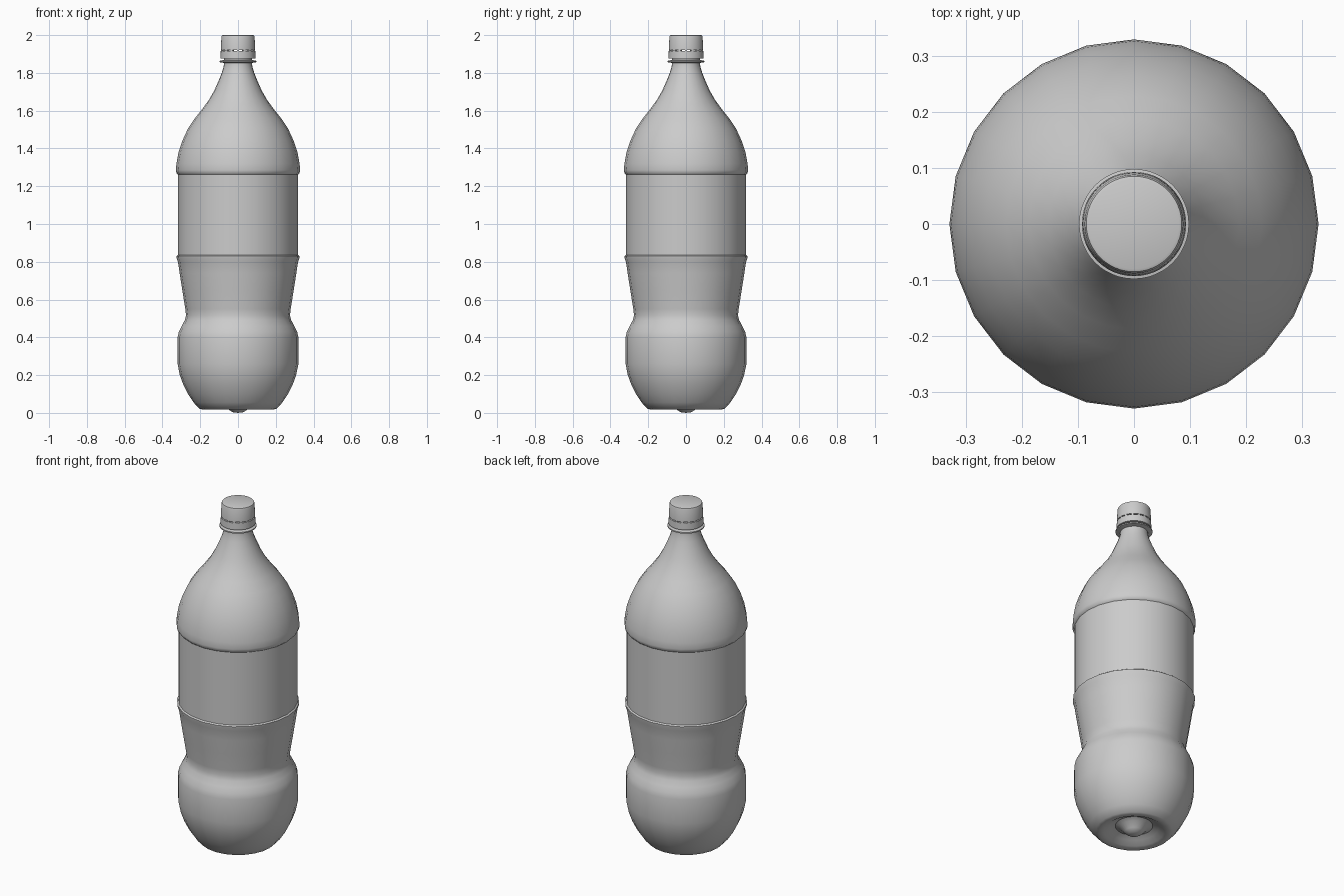
import bpy
import bmesh
from math import cos, sin, pi, radians

cube = bpy.data.objects.get("Cube")
if cube:
    bpy.data.objects.remove(cube, do_unlink=True)

grey = bpy.data.materials.new("plain_grey")
grey.use_nodes = True
colour = (0.6, 0.6, 0.6, 1)
grey.diffuse_color = colour
grey.node_tree.nodes["Principled BSDF"].inputs["Base Color"].default_value = colour


def finish(name, bm, angle=40):
    bmesh.ops.recalc_face_normals(bm, faces=bm.faces)
    mesh = bpy.data.meshes.new(name)
    bm.to_mesh(mesh)
    bm.free()
    obj = bpy.data.objects.new(name, mesh)
    bpy.context.collection.objects.link(obj)
    mesh.materials.append(grey)
    bpy.ops.object.select_all(action='DESELECT')
    obj.select_set(True)
    bpy.context.view_layer.objects.active = obj
    bpy.ops.object.shade_smooth_by_angle(angle=radians(angle))
    return obj


def lathe(name, profile, sides, closed=False, angle=40):
    """Turn a (radius, height) profile around the z axis."""
    bm = bmesh.new()
    rings = []
    for r, z in profile:
        n = sides if r > 0 else 1
        rings.append([bm.verts.new((r * cos(2 * pi * i / sides), r * sin(2 * pi * i / sides), z))
                      for i in range(n)])
    pairs = list(zip(rings, rings[1:]))
    if closed:
        pairs.append((rings[-1], rings[0]))
    for a, b in pairs:
        for i in range(sides):
            j = (i + 1) % sides
            quad = [a[i % len(a)], a[j % len(a)], b[j % len(b)], b[i % len(b)]]
            bm.faces.new(list(dict.fromkeys(quad)))
    return finish(name, bm, angle)


# Base with a dished underside and a central nub, then the gripped waist
base = [(0, 0), (.03, .004), (.05, .018), (.075, .045), (.1, .055), (.13, .042), (.16, .023),
        (.185, .017), (.205, .022), (.235, .055), (.265, .1), (.29, .15), (.308, .2), (.32, .26),
        (.32, .4), (.313, .43), (.298, .46), (.282, .49), (.275, .515), (.279, .55),
        (.295, .65), (.309, .74), (.318, .8), (.325, .82), (.326, .83), (.318, .836)]
# Straight label wall, overhanging shoulder, neck
upper = [(.318, 1.262), (.326, 1.27), (.329, 1.285), (.326, 1.32), (.315, 1.38), (.295, 1.44),
         (.265, 1.505), (.228, 1.56), (.188, 1.61), (.152, 1.66), (.124, 1.71), (.102, 1.76),
         (.086, 1.8), (.077, 1.83), (.074, 1.85), (.074, 1.88)]
lathe("bottle_body", base + upper, 24)

# Flange around the neck
lathe("neck_flange", [(.07, 1.852), (.098, 1.857), (.098, 1.864), (.07, 1.869)], 48, closed=True)

# Tamper band below the cap
lathe("tamper_band", [(.072, 1.876), (.093, 1.876), (.0915, 1.915), (.072, 1.915)], 48, closed=True)

# Screw cap
lathe("screw_cap", [(0, 1.921), (.091, 1.921), (.088, 1.99), (.085, 1.998), (.08, 2), (0, 2)], 48)

# Small bridges joining the cap to its band
bm = bmesh.new()
for k in range(16):
    a = 2 * pi * k / 16
    geom = bmesh.ops.create_cube(bm, size=1)["verts"]
    for v in geom:
        x, y = .08 + v.co.x * .02, v.co.y * .012
        v.co = (x * cos(a) - y * sin(a), x * sin(a) + y * cos(a), 1.918 + v.co.z * .008)
finish("cap_bridges", bm, 30)
